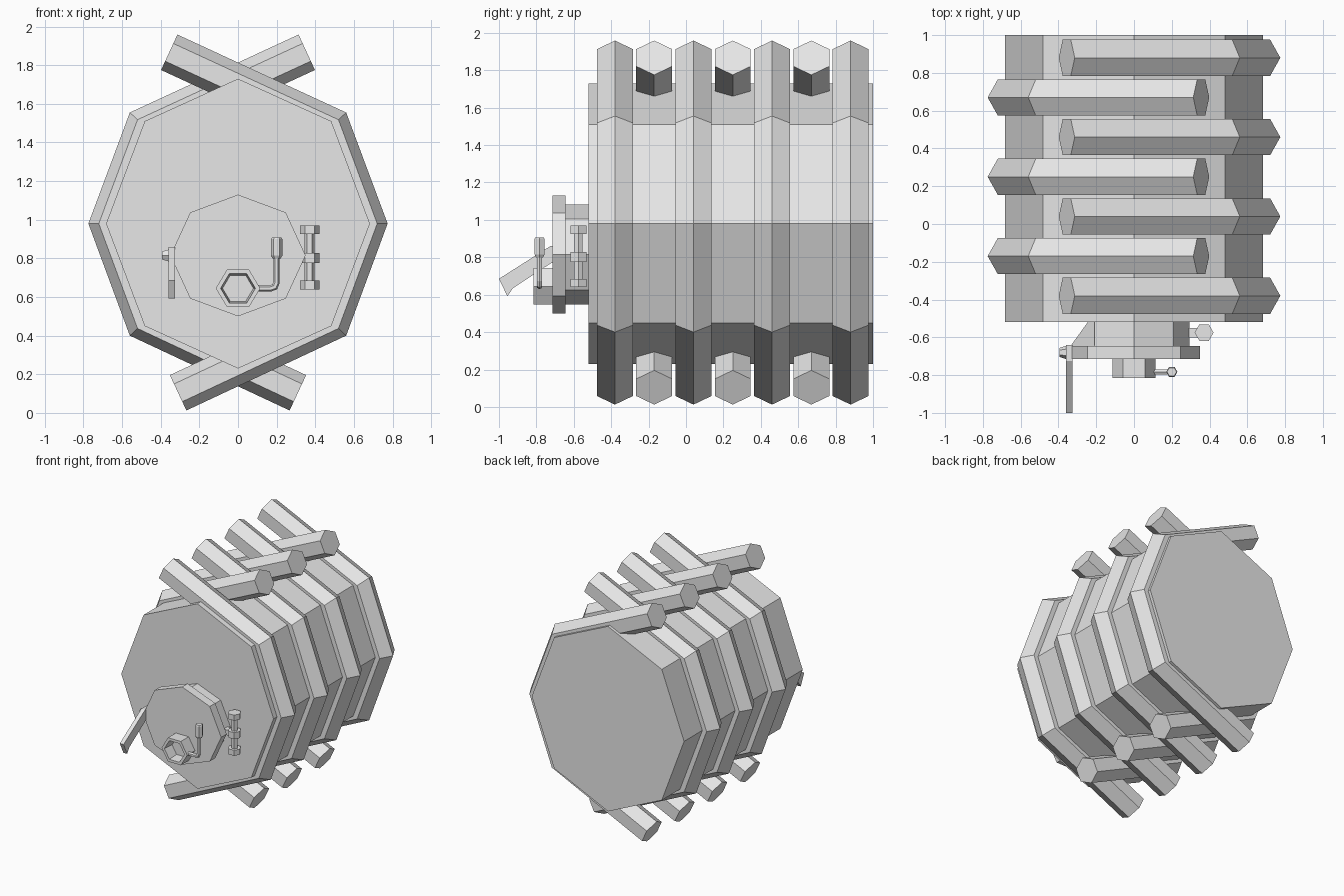
import bpy, math
from mathutils import Vector

if "Cube" in bpy.data.objects:
    bpy.data.objects.remove(bpy.data.objects["Cube"], do_unlink=True)

GREY = (0.8, 0.8, 0.8, 1)
mat = bpy.data.materials.new("plain grey")
mat.use_nodes = True
mat.diffuse_color = GREY
mat.node_tree.nodes["Principled BSDF"].inputs["Base Color"].default_value = GREY


def loft(name, rings, caps=True):
    """Skin a list of equal-length closed rings."""
    n = len(rings[0])
    verts = [p for r in rings for p in r]
    faces = [(k * n + i, k * n + (i + 1) % n, (k + 1) * n + (i + 1) % n, (k + 1) * n + i)
             for k in range(len(rings) - 1) for i in range(n)]
    if caps:
        faces += [tuple(reversed(range(n))), tuple(range(len(verts) - n, len(verts)))]
    mesh = bpy.data.meshes.new(name)
    mesh.from_pydata(verts, [], faces)
    mesh.materials.append(mat)
    obj = bpy.data.objects.new(name, mesh)
    bpy.context.collection.objects.link(obj)
    bpy.context.view_layer.objects.active = obj
    obj.select_set(True)
    bpy.ops.object.mode_set(mode='EDIT')
    bpy.ops.mesh.select_all(action='SELECT')
    bpy.ops.mesh.normals_make_consistent(inside=False)
    bpy.ops.object.mode_set(mode='OBJECT')
    obj.select_set(False)
    return obj


def ring_y(sides, x, z, rx, rz, y):
    """Polygon facing the front, with a corner on the x axis."""
    return [(x + rx * math.cos(i * math.tau / sides), y, z + rz * math.sin(i * math.tau / sides))
            for i in range(sides)]


def ring_z(x, y, r, z):
    return [(x + r * math.cos(i * math.tau / 6), y + r * math.sin(i * math.tau / 6), z)
            for i in range(6)]


def sweep(name, path, radial, side):
    """Mitred hexagonal bar along a path of (x, z) points at a given depth."""
    pts, y = [Vector(p) for p in path[0]], path[1]
    rings = []
    for i, p in enumerate(pts):
        d = [(pts[j + 1] - pts[j]).normalized() for j in (i - 1, i) if 0 <= j < len(pts) - 1]
        normals = [Vector((-v.y, v.x)) for v in d]
        m = sum(normals, Vector((0, 0))).normalized()
        m /= m.dot(normals[0])
        ring = []
        for k in range(6):
            a = k * math.tau / 6
            q = p + m * radial * math.cos(a)
            ring.append((q.x, y + side * math.sin(a) / math.sin(math.tau / 6), q.y))
        rings.append(ring)
    return loft(name, rings)


# Octagonal barrel
loft("barrel_body", [ring_y(8, 0, 0.98, 0.683, 0.75, y) for y in (-0.52, 1.0)])

# Alternating C-shaped bars that overlap at top and bottom
bar = [(-0.356, 1.867), (0.48, 1.481), (0.667, 0.98), (0.48, 0.474), (-0.31, 0.104)]
for i in range(7):
    s = 1 if i % 2 == 0 else -1
    sweep(f"hoop_bar_{i + 1}", ([(s * x, z) for x, z in bar], -0.38 + 0.21 * i), 0.101, 0.096)

# Hatch door and its collar, whose right side tapers back
loft("hatch_door", [ring_y(8, 0, 0.815, 0.35, 0.315, y) for y in (-0.715, -0.645)])
collar = [ring_y(8, 0, 0.815, 0.295, 0.268, y) for y in (-0.645, -0.52)]
for ring, x in zip(collar, (-0.335, -0.245)):
    ring[4] = (x, ring[4][1], ring[4][2])
loft("hatch_collar", collar)

# Hollow hexagonal hub
loft("hatch_hub", [ring_y(6, 0, 0.645, r, r * 0.97, y) for r, y in
                   ((0.115, -0.71), (0.115, -0.815), (0.09, -0.815), (0.08, -0.73))])

# Crank handle
crank = [(0.09, 0.645), (0.17, 0.645), (0.19, 0.652), (0.2, 0.675), (0.2, 0.82)]
sweep("crank_rod", (crank, -0.783), 0.016, 0.014)
loft("crank_grip", [ring_z(0.2, -0.783, r, z) for r, z in
                    ((0.022, 0.8), (0.03, 0.815), (0.03, 0.9), (0.025, 0.907))])

# Hinge pin with three collars, and a tab to the hatch
loft("hinge_pin", [ring_z(0.371, -0.575, 0.026, z) for z in (0.65, 0.96)])
for part, low, high in (("bottom", 0.64, 0.685), ("middle", 0.775, 0.828), ("top", 0.925, 0.97)):
    loft(f"hinge_{part}_nut", [ring_z(0.371, -0.575, 0.05, z) for z in (low, high)])
loft("hinge_tab", [[(x, -0.6, 0.78), (x, -0.55, 0.78), (x, -0.55, 0.823), (x, -0.6, 0.823)]
                   for x in (0.26, 0.36)])

# Latch lever with bent tip and pivot
lever = [(-0.64, 0.86), (-0.725, 0.86), (-1.0, 0.685), (-0.955, 0.592),
         (-0.925, 0.635), (-0.72, 0.77), (-0.64, 0.77)]
loft("latch_lever", [[(x, y, z) for y, z in lever] for x in (-0.36, -0.326)])
loft("latch_pivot", [[(x, -0.68 + r * math.cos(a), 0.815 + r * math.sin(a))
                      for a in (i * math.tau / 6 for i in range(6))]
                     for x, r in ((-0.33, 0.035), (-0.36, 0.035), (-0.394, 0.024))])
